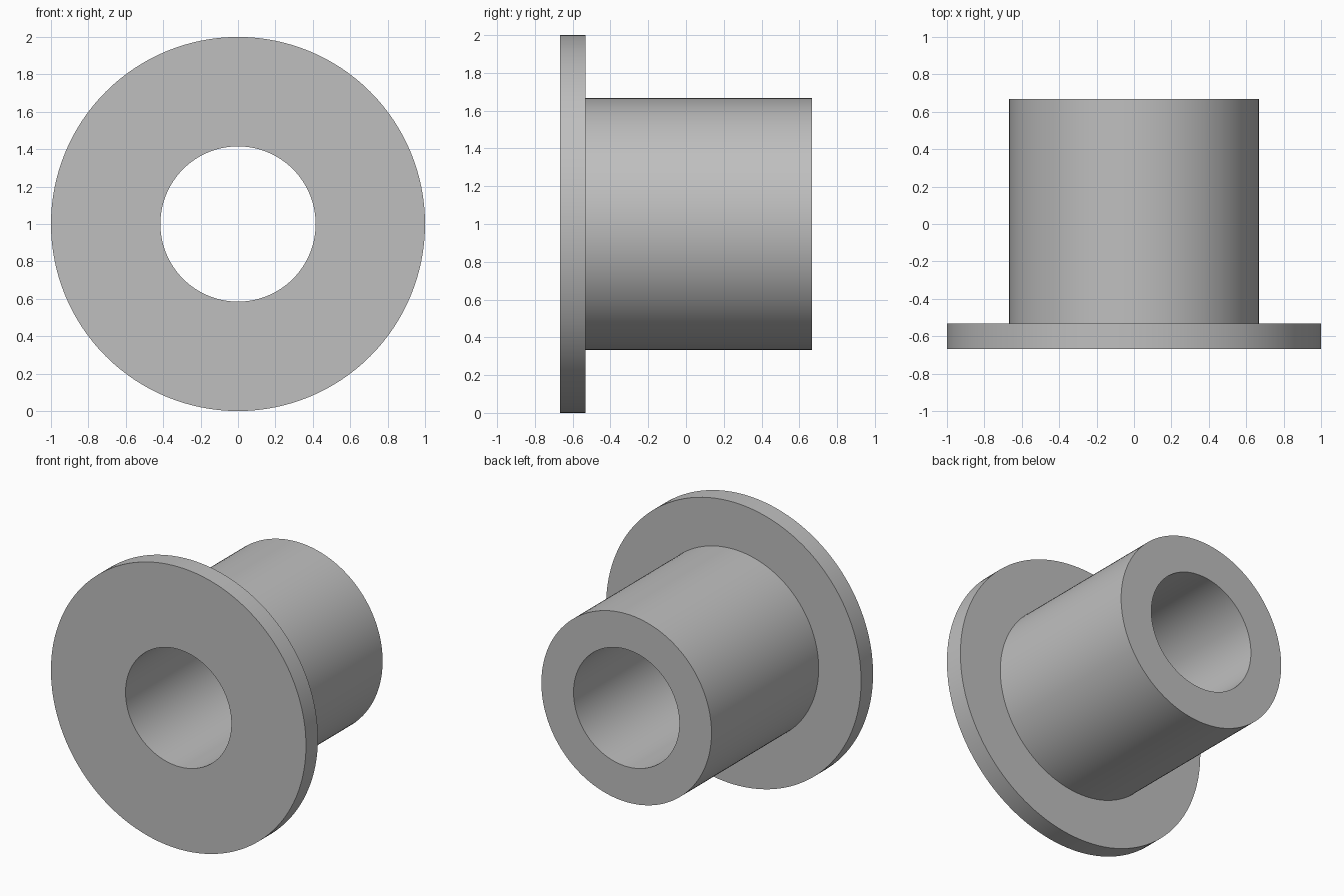
import bpy
import bmesh
import math
from mathutils import Vector

cube = bpy.data.objects.get("Cube")
if cube:
    bpy.data.objects.remove(cube, do_unlink=True)

SEGMENTS = 128
BORE, SLEEVE, FLANGE = 0.415, 0.667, 1.0      # radii
FRONT, STEP, BACK = -0.667, -0.533, 0.667     # positions along y

grey = bpy.data.materials.new("plain_grey")
grey.use_nodes = True
colour = (0.52, 0.52, 0.52, 1)
grey.diffuse_color = colour
grey.node_tree.nodes["Principled BSDF"].inputs["Base Color"].default_value = colour


def lathe(name, profile, centre):
    """Spin a closed (radius, y) profile around the y axis."""
    bm = bmesh.new()
    verts = [bm.verts.new((r, y, 0)) for r, y in profile]
    edges = [bm.edges.new((v, verts[(i + 1) % len(verts)])) for i, v in enumerate(verts)]
    bmesh.ops.spin(bm, geom=verts + edges, cent=(0, 0, 0), axis=(0, 1, 0),
                   angle=math.tau, steps=SEGMENTS)
    bmesh.ops.remove_doubles(bm, verts=bm.verts, dist=0.0001)
    bmesh.ops.recalc_face_normals(bm, faces=bm.faces)
    mesh = bpy.data.meshes.new(name)
    bm.to_mesh(mesh)
    bm.free()
    mesh.materials.append(grey)
    obj = bpy.data.objects.new(name, mesh)
    obj.location = Vector(centre)
    bpy.context.collection.objects.link(obj)
    bpy.context.view_layer.objects.active = obj
    obj.select_set(True)
    bpy.ops.object.shade_smooth_by_angle(angle=math.radians(30))
    return obj


# Flanged sleeve with a through bore, one continuous solid
lathe("flanged_bushing",
      [(BORE, FRONT), (FLANGE, FRONT), (FLANGE, STEP),
       (SLEEVE, STEP), (SLEEVE, BACK), (BORE, BACK)],
      (0, 0, 1))
